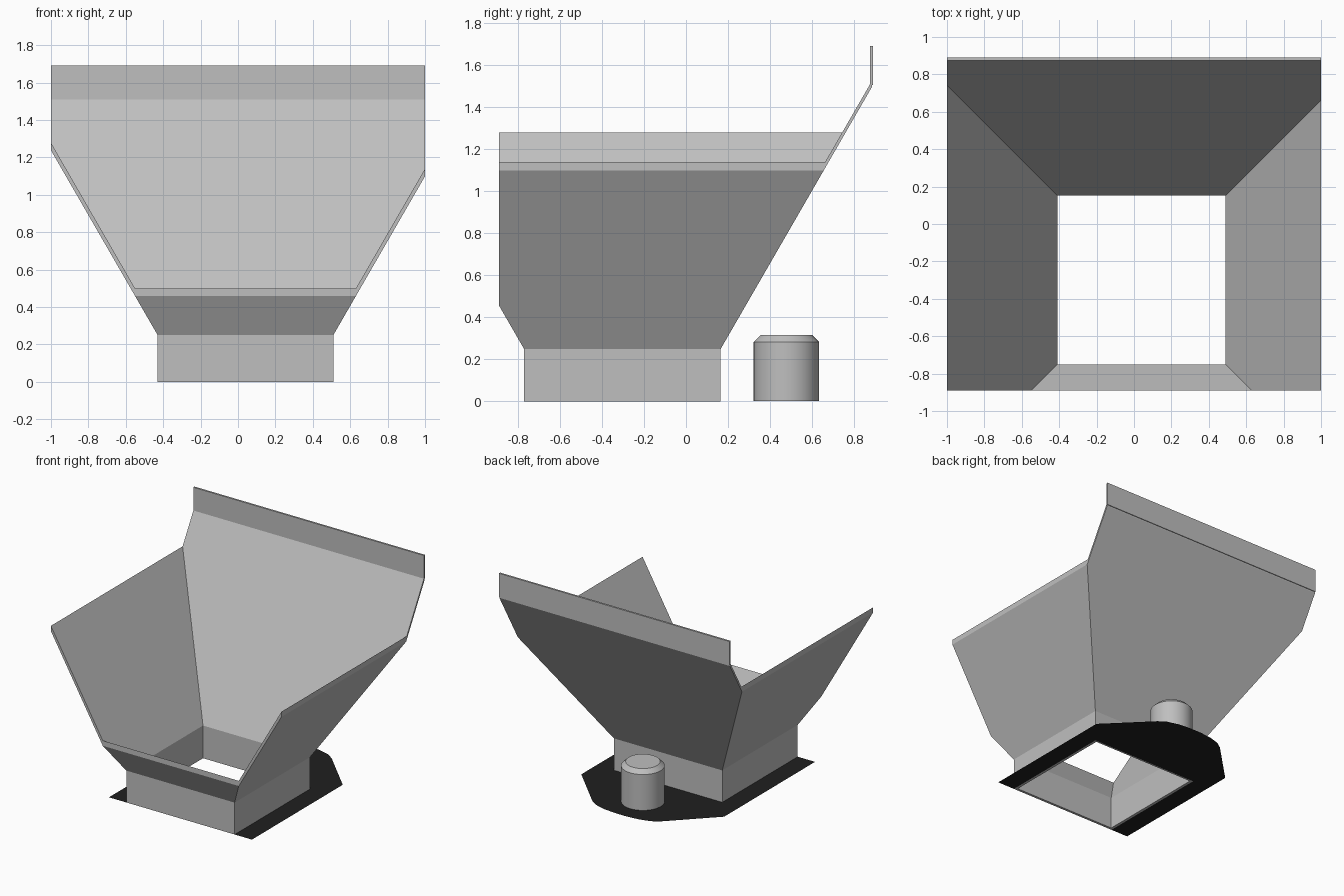
import bpy, bmesh, math

if "Cube" in bpy.data.objects:
    bpy.data.objects.remove(bpy.data.objects["Cube"])

SLOPE = math.tan(math.radians(60))
OUTER = (-0.43, 0.51, -0.77, 0.165)   # chute outside: x0, x1, y0, y1
INNER = (-0.41, 0.49, -0.75, 0.152)   # chute inside
PX, PY = 0.04, 0.477                  # post centre


def material(name, value):
    m = bpy.data.materials.new(name)
    m.diffuse_color = (value, value, value, 1)
    m.use_nodes = True
    m.node_tree.nodes["Principled BSDF"].inputs["Base Color"].default_value = m.diffuse_color
    return m


steel = material("light_grey_steel", 0.52)
black = material("black_plate", 0.014)


def finish(name, bm, mat):
    bmesh.ops.recalc_face_normals(bm, faces=bm.faces[:])
    me = bpy.data.meshes.new(name)
    bm.to_mesh(me)
    bm.free()
    me.materials.append(mat)
    ob = bpy.data.objects.new(name, me)
    bpy.context.collection.objects.link(ob)
    return ob


def box(name, x0, x1, y0, y1, z0, z1, mat):
    bm = bmesh.new()
    bmesh.ops.create_cube(bm, size=1)
    for v in bm.verts:
        v.co = ((x0 + x1) / 2 + v.co.x * (x1 - x0),
                (y0 + y1) / 2 + v.co.y * (y1 - y0),
                (z0 + z1) / 2 + v.co.z * (z1 - z0))
    return finish(name, bm, mat)


def rect_loop(bm, rect, z, grow=0):
    x0, x1, y0, y1 = rect
    x0, x1, y0, y1 = x0 - grow, x1 + grow, y0 - grow, y1 + grow
    return [bm.verts.new((x, y, z)) for x, y in ((x0, y0), (x1, y0), (x1, y1), (x0, y1))]


# Hopper and chute: closed shell with 60 degree walls, trimmed to a rectangular footprint
bm = bmesh.new()
top = 1.8
loops = [rect_loop(bm, OUTER, 0), rect_loop(bm, OUTER, 0.25),
         rect_loop(bm, OUTER, top, (top - 0.25) / SLOPE),
         rect_loop(bm, INNER, top, (top - 0.256) / SLOPE),
         rect_loop(bm, INNER, 0.256), rect_loop(bm, INNER, 0)]
for a, b in zip(loops, loops[1:] + loops[:1]):
    for i in range(4):
        j = (i + 1) % 4
        bm.faces.new((a[i], a[j], b[j], b[i]))
hopper = finish("hopper_and_chute", bm, steel)
trim = box("trim_cutter", -1, 1, -0.89, 0.884, -0.2, 1.65, steel)
trim.hide_render = True
mod = hopper.modifiers.new("trim", 'BOOLEAN')
mod.operation = 'INTERSECT'
mod.solver = 'EXACT'
mod.object = trim
bpy.context.view_layer.objects.active = hopper
bpy.ops.object.modifier_apply(modifier=mod.name)
bpy.data.objects.remove(trim)

# Upright lip along the back wall
box("back_lip", -1, 1, 0.875, 0.89, 1.505, 1.69, steel)

# Base plate: flat sheet wrapping both sides and the back of the chute
half = [(0.62, 0.355), (0.30, 0.675), (0.24, 0.715), (0.15, 0.74), (0.05, 0.75)]
back = half + [(-x, y) for x, y in reversed(half)]
pts = [(PX + 0.62, -0.77)] + [(PX + x, y) for x, y in back] + [(PX - 0.62, -0.77)]
pts += [(OUTER[0], -0.77), (OUTER[0], OUTER[3]), (OUTER[1], OUTER[3]), (OUTER[1], -0.77)]
bm = bmesh.new()
face = bm.faces.new([bm.verts.new((x, y, 0)) for x, y in pts])
bmesh.ops.triangulate(bm, faces=[face])
plate = finish("base_plate", bm, black)
if plate.data.polygons[0].normal.z < 0:
    plate.data.flip_normals()

# Round post with a chamfered top, standing on the plate
bm = bmesh.new()
n = 48
rings = [[bm.verts.new((PX + r * math.cos(2 * math.pi * i / n),
                        PY + r * math.sin(2 * math.pi * i / n), z)) for i in range(n)]
         for r, z in ((0.155, 0.002), (0.155, 0.283), (0.123, 0.315))]
for a, b in zip(rings, rings[1:]):
    for i in range(n):
        bm.faces.new((a[i], a[(i + 1) % n], b[(i + 1) % n], b[i]))
bm.faces.new(rings[-1])
bm.faces.new(rings[0][::-1])
post = finish("drive_post", bm, steel)
bpy.ops.object.select_all(action='DESELECT')
post.select_set(True)
bpy.context.view_layer.objects.active = post
bpy.ops.object.shade_smooth_by_angle(angle=math.radians(30))
